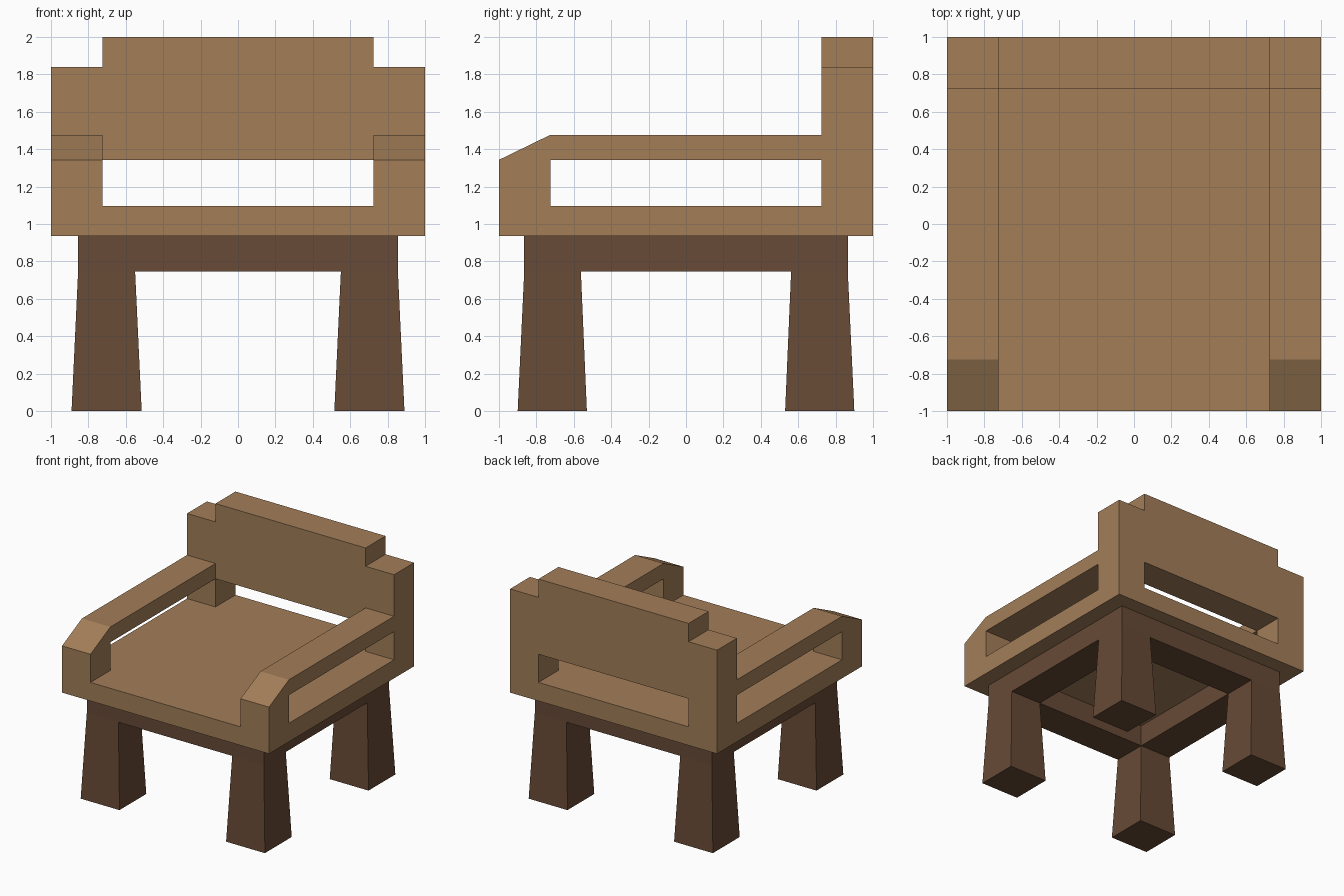
import bpy, bmesh

if "Cube" in bpy.data.objects:
    bpy.data.objects.remove(bpy.data.objects["Cube"])

def material(name, color):
    m = bpy.data.materials.new(name)
    m.diffuse_color = (*color, 1)
    m.use_nodes = True
    m.node_tree.nodes["Principled BSDF"].inputs["Base Color"].default_value = m.diffuse_color
    return m

light_wood = material("light_wood", (0.366, 0.209, 0.098))
dark_wood = material("dark_wood", (0.136, 0.069, 0.037))

def rect(x0, x1, y0, y1, z):
    return [(x0, y0, z), (x1, y0, z), (x1, y1, z), (x0, y1, z)]

def loft(name, rings, mat, closed=False):
    """Skin a sequence of rings; cap the ends, or join last to first if closed."""
    bm = bmesh.new()
    loops = [[bm.verts.new(p) for p in r] for r in rings]
    pairs = list(zip(loops, loops[1:]))
    if closed:
        pairs.append((loops[-1], loops[0]))
    else:
        bm.faces.new(loops[0])
        bm.faces.new(loops[-1])
    n = len(rings[0])
    for a, b in pairs:
        for i in range(n):
            j = (i + 1) % n
            bm.faces.new((a[i], a[j], b[j], b[i]))
    bmesh.ops.recalc_face_normals(bm, faces=bm.faces)
    me = bpy.data.meshes.new(name)
    bm.to_mesh(me)
    bm.free()
    me.materials.append(mat)
    ob = bpy.data.objects.new(name, me)
    bpy.context.collection.objects.link(ob)
    return ob

SEAT_Z, SEAT_TOP, RAIL_Z, RAIL_TOP, POST = 0.935, 1.097, 1.343, 1.477, 0.725

# Seat slab
loft("seat", [rect(-1, 1, -1, 1, z) for z in (SEAT_Z, SEAT_TOP)], light_wood)

# Armrests: front post with sloped top and a rail running to the back
arm = [(-1, SEAT_TOP), (-POST, SEAT_TOP), (-POST, RAIL_Z), (POST, RAIL_Z),
       (POST, RAIL_TOP), (-POST, RAIL_TOP), (-1, RAIL_Z)]
for side, s in (("left", -1), ("right", 1)):
    loft(f"{side}_armrest", [[(s * x, y, z) for y, z in arm] for x in (POST, 1)], light_wood)

# Stepped backrest with two posts and a gap above the seat
half = [(POST, RAIL_Z), (POST, SEAT_TOP), (1, SEAT_TOP), (1, 1.84), (POST, 1.84), (POST, 2)]
back = half + [(-x, z) for x, z in reversed(half)]
loft("backrest", [[(x, y, z) for x, z in back] for y in (POST, 1)], light_wood)

# Open apron frame under the seat
AX, AY, IX, IY, APRON_Z = 0.855, 0.865, 0.55, 0.562, 0.745
loft("apron", [rect(-x, x, -y, y, z) for x, y, z in
               ((AX, AY, APRON_Z), (AX, AY, SEAT_Z), (IX, IY, SEAT_Z), (IX, IY, APRON_Z))],
     dark_wood, closed=True)

# Four legs flaring towards the floor
for side, sx in (("left", -1), ("right", 1)):
    for end, sy in (("front", -1), ("back", 1)):
        loft(f"{end}_{side}_leg",
             [rect(sx * 0.515, sx * 0.89, sy * 0.53, sy * 0.9, 0),
              rect(sx * IX, sx * AX, sy * IY, sy * AY, APRON_Z)], dark_wood)
